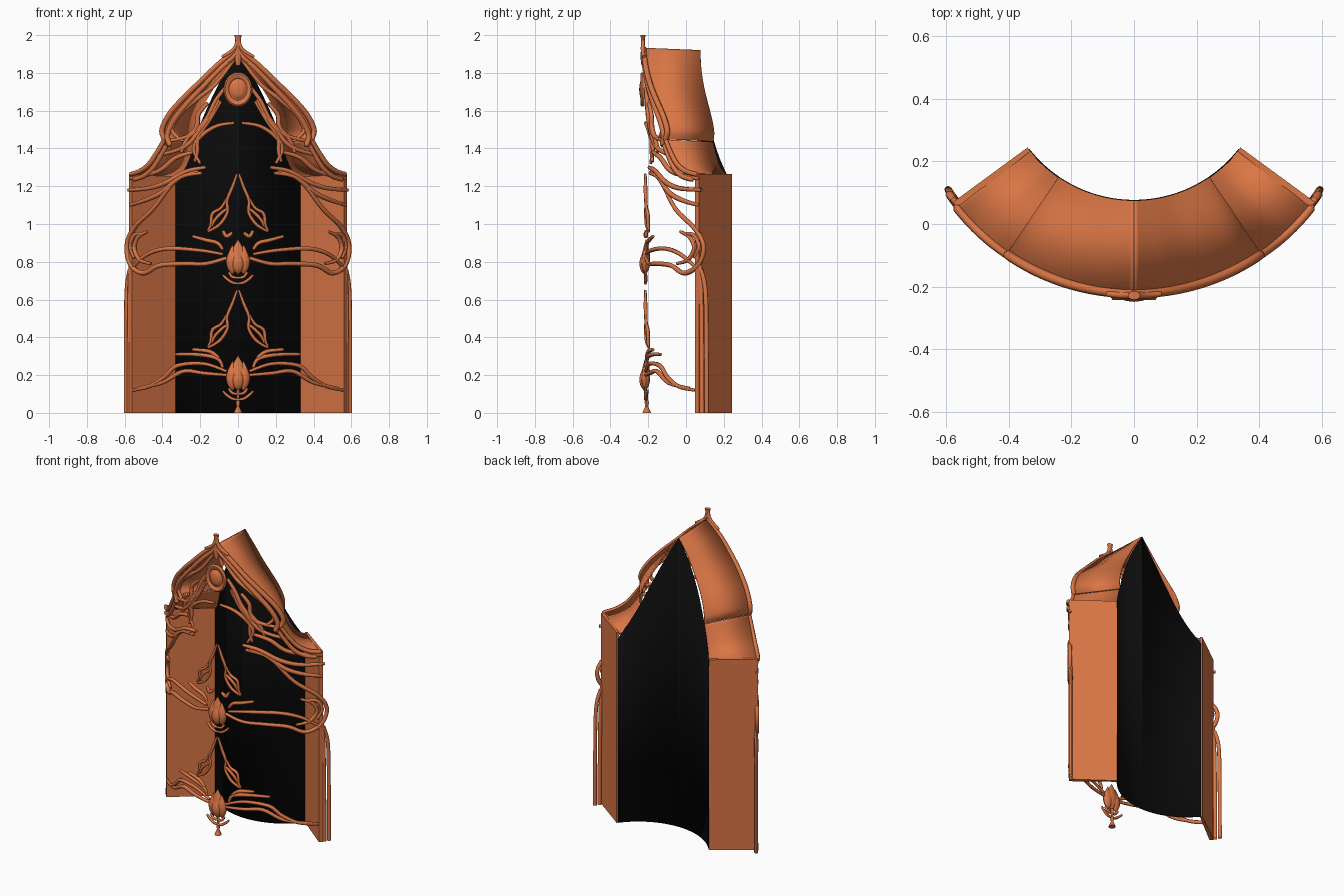
import bpy, bmesh, math
from math import sin, cos, radians, pi

if "Cube" in bpy.data.objects:
    bpy.data.objects.remove(bpy.data.objects["Cube"])

CY, R_IN, R_OUT = 0.5, 0.425, 0.72      # plan: ring sector around (0, CY)


def material(name, col):
    m = bpy.data.materials.new(name)
    m.diffuse_color = col
    m.use_nodes = True
    m.node_tree.nodes["Principled BSDF"].inputs["Base Color"].default_value = m.diffuse_color
    return m


COPPER = material("copper", (0.70, 0.18, 0.06, 1))
BLACK = material("black_backing", (0.004, 0.004, 0.004, 1))


def polar(a, r, z):
    a = radians(a)
    return (r * sin(a), CY - r * cos(a), z)


def front(x, z, r=0.715):
    """Wrap a front-view point onto the curved front."""
    return (x, CY - math.sqrt(r * r - x * x), z)


def mesh(name, verts, faces, mat=COPPER, thick=0, angle=35):
    me = bpy.data.meshes.new(name)
    me.from_pydata(verts, [], faces)
    bm = bmesh.new()
    bm.from_mesh(me)
    bmesh.ops.recalc_face_normals(bm, faces=bm.faces)
    bm.to_mesh(me)
    bm.free()
    ob = bpy.data.objects.new(name, me)
    bpy.context.collection.objects.link(ob)
    me.materials.append(mat)
    if thick:
        s = ob.modifiers.new("thickness", 'SOLIDIFY')
        s.thickness, s.offset = thick, 0
    bpy.context.view_layer.objects.active = ob
    ob.select_set(True)
    bpy.ops.object.shade_smooth_by_angle(angle=radians(angle))
    ob.select_set(False)
    return ob


def strip(name, rows, **kw):
    """Skin between successive rows of equal length."""
    n = len(rows[0])
    faces = [(i * n + j, i * n + j + 1, (i + 1) * n + j + 1, (i + 1) * n + j)
             for i in range(len(rows) - 1) for j in range(n - 1)]
    return mesh(name, [p for r in rows for p in r], faces, **kw)


def smooth(pts, steps=5):
    """Catmull-Rom resampling of a 2D path."""
    p = [pts[0]] + list(pts) + [pts[-1]]
    out = []
    for i in range(1, len(p) - 2):
        for k in range(steps):
            t = k / steps
            out.append(tuple(0.5 * (2 * b + (c - a) * t + (2 * a - 5 * b + 4 * c - d) * t * t
                       + (3 * b - a - 3 * c + d) * t ** 3)
                for a, b, c, d in zip(p[i - 1], p[i], p[i + 1], p[i + 2])))
    return out + [pts[-1]]


def vines(name, paths, depth=0.012, r=0.715, dz=0, tip=0.7):
    """Mirrored round strands following front-view paths."""
    cu = bpy.data.curves.new(name, 'CURVE')
    cu.dimensions = '3D'
    cu.bevel_depth, cu.bevel_resolution, cu.use_fill_caps = depth, 1, True
    for path in paths:
        pts = smooth(path)
        for s in (1, -1):
            sp = cu.splines.new('POLY')
            sp.points.add(len(pts) - 1)
            for i, (x, z) in enumerate(pts):
                sp.points[i].co = (*front(s * x, z + dz, r), 1)
                sp.points[i].radius = tip + (1 - tip) * sin(pi * i / (len(pts) - 1))
            sp.use_smooth = True
    cu.materials.append(COPPER)
    ob = bpy.data.objects.new(name, cu)
    bpy.context.collection.objects.link(ob)
    return ob


def lathe(name, prof, x, y, z, sy=1, n=12, lean=0):
    rows = []
    for r, h in prof:
        rows.append([(x + r * cos(2 * pi * k / n) + lean * sin(h * 17), y + sy * r * sin(2 * pi * k / n), z + h)
                     for k in range(n + 1)])
    return strip(name, rows, angle=50)


# Black curved backing with a pointed top
top = smooth([(0, 1.92), (8, 1.82), (16, 1.71), (24, 1.59), (33, 1.45), (42, 1.33), (52, 1.22)])
edge = [(-a, z) for a, z in reversed(top[1:])] + top
strip("back_panel", [[polar(a, R_IN, 0) for a, z in edge], [polar(a, R_IN, z) for a, z in edge]],
      mat=BLACK, thick=0.004)

# Ogee canopy: upper bulging roof and lower flared eave, each side
upper = smooth([(0.1, 1.93), (8, 1.85), (16, 1.755), (23, 1.675), (29, 1.6), (32.5, 1.54), (34, 1.49), (32.8, 1.45)])
lower = smooth([(32.8, 1.445), (37, 1.37), (41, 1.315), (46, 1.28), (51.5, 1.265)])
for s, side in ((1, "right"), (-1, "left")):
    for nm, prof in (("upper_roof_", upper), ("lower_eave_", lower)):
        strip(nm + side, [[polar(s * a, R_IN, z - 0.012) for a, z in prof],
                          [polar(s * a, R_OUT, z) for a, z in prof]], thick=0.008)
    # Radial side wall slab
    v = [polar(s * a, r, z) for z in (0, 1.265)
         for a, r in ((51, R_IN), (53, R_IN), (53.3, R_OUT), (51.2, R_OUT))]
    mesh("side_wall_" + side, v, [(0, 1, 2, 3), (4, 5, 6, 7), (0, 1, 5, 4), (1, 2, 6, 5), (2, 3, 7, 6), (3, 0, 4, 7)])

# Mouldings along the canopy front edge
xz = [(R_OUT * sin(radians(a)), z) for a, z in upper[::5] + upper[-1:]]
vines("upper_roof_moulding", [xz, [(x * 0.93, z - 0.028) for x, z in xz]], 0.016, 0.722, tip=0.9)
xz = [(R_OUT * sin(radians(a)), z) for a, z in lower[::5] + lower[-1:]]
vines("lower_eave_moulding", [xz, [(x * 0.97, z - 0.028) for x, z in xz]], 0.014, 0.722, tip=0.9)

# Canopy tracery
vines("canopy_tracery", [
    [(0.02, 1.87), (0.12, 1.74), (0.22, 1.66), (0.31, 1.58), (0.35, 1.5), (0.31, 1.45)],
    [(0.07, 1.72), (0.12, 1.65), (0.17, 1.55), (0.25, 1.47), (0.39, 1.435)],
    [(0.1, 1.66), (0.14, 1.58), (0.2, 1.5), (0.28, 1.41), (0.43, 1.36)],
    [(0.16, 1.64), (0.21, 1.58), (0.22, 1.51), (0.27, 1.45), (0.3, 1.38)],
    [(0.24, 1.38), (0.33, 1.35), (0.42, 1.28), (0.57, 1.24)]], 0.014)
vines("inner_arch", [
    [(0.02, 1.535), (0.11, 1.52), (0.19, 1.47), (0.235, 1.4), (0.2, 1.32)],
    [(0.09, 1.65), (0.15, 1.55), (0.21, 1.46), (0.215, 1.38), (0.23, 1.33)]], 0.012)

# Sweeping whiplash stems from arch to side and back to the upper bud
vines("whiplash_stems", [
    [(0.17, 1.3), (0.27, 1.28), (0.38, 1.22), (0.47, 1.19), (0.58, 1.18)],
    [(0.19, 1.27), (0.3, 1.25), (0.4, 1.17), (0.48, 1.13), (0.57, 1.1)],
    [(0.21, 1.28), (0.33, 1.23), (0.45, 1.08), (0.55, 0.98), (0.588, 0.88),
     (0.565, 0.78), (0.5, 0.74), (0.42, 0.78), (0.3, 0.79), (0.17, 0.79), (0.06, 0.82)]], 0.014)
vines("upper_side_curls", [
    [(0.08, 0.84), (0.2, 0.86), (0.37, 0.87), (0.48, 0.84), (0.56, 0.77)],
    [(0.48, 0.96), (0.53, 0.93), (0.55, 0.87), (0.52, 0.81), (0.46, 0.79)],
    [(0.5, 0.95), (0.55, 0.94), (0.57, 0.88), (0.55, 0.82)]], 0.012)
vines("lower_stems", [
    [(0.06, 0.22), (0.18, 0.26), (0.32, 0.25), (0.39, 0.19), (0.47, 0.14), (0.555, 0.12)],
    [(0.06, 0.2), (0.18, 0.21), (0.29, 0.22), (0.4, 0.16), (0.53, 0.13)]], 0.012)

# Long stems up the outer sides
for s, side in ((1, "right"), (-1, "left")):
    for k, (a0, a1, h) in enumerate(((54.2, 53.2, 0.8), (56.6, 54.0, 0.76))):
        pts = [(a0, 0), (a0 - 0.1, h * 0.5), (a0 - 0.6, h * 0.85), (a1 - 0.3, h)]
        rows = [[polar(s * (a + 1.0 * cos(q)), 0.71 + 0.012 * sin(q), z)
                 for q in [2 * pi * i / 8 for i in range(9)]] for a, z in smooth(pts)]
        strip("side_stem_%s_%d" % (side, k + 1), rows, angle=50)

# Two tiers of leaf sprays and buds
for tier, dz in (("lower", 0), ("upper", 0.615)):
    vines(tier + "_leaf_spray", [
        [(0.005, 0.65), (0.03, 0.58), (0.055, 0.52), (0.06, 0.47)],
        [(0.06, 0.52), (0.09, 0.47), (0.135, 0.44), (0.145, 0.38), (0.16, 0.35)],
        [(0.06, 0.51), (0.055, 0.45), (0.09, 0.39), (0.13, 0.36), (0.16, 0.345)],
        [(0.05, 0.47), (0.08, 0.45), (0.12, 0.41), (0.14, 0.37)]], 0.010, dz=dz, tip=0.6)
    vines(tier + "_short_leaves", [
        [(0.08, 0.24), (0.1, 0.28), (0.15, 0.3), (0.24, 0.31), (0.33, 0.31)] if not dz else
        [(0.08, 0.25), (0.11, 0.285), (0.17, 0.3), (0.24, 0.32)],
        [(0.1, 0.29), (0.15, 0.325), (0.24, 0.335)] if not dz else
        [(0.03, 0.34), (0.06, 0.32), (0.08, 0.35)]], 0.012, dz=dz)
    vines(tier + "_bud_scroll", [[(0, 0.07), (0.03, 0.075), (0.06, 0.095), (0.08, 0.115)],
                                 [(0, 0.1), (0.03, 0.105), (0.05, 0.13)]], 0.009, dz=dz)
    bud = smooth([(0.002, 0), (0.042, 0.03), (0.06, 0.075), (0.045, 0.12), (0.002, 0.178)], 4)
    lathe(tier + "_bud", [(r * 0.75, h) for r, h in bud], 0, -0.212, 0.125 + dz, sy=0.5)
    for s in (1, -1):
        lathe(tier + "_bud_outer_petal", [(r * 0.55, h * 0.88) for r, h in bud], s * 0.03, -0.213, 0.118 + dz, sy=0.7)
    lathe(tier + "_bud_front_petal", [(r * 0.55, h * 0.75) for r, h in bud], 0, -0.222, 0.118 + dz, sy=0.75)

# Foot under the lower bud
lathe("foot", [(0.001, 0), (0.022, 0), (0.018, 0.012), (0.007, 0.035), (0.012, 0.055), (0.006, 0.07), (0.01, 0.125)],
      0, -0.208, 0)

# Oval medallion
dome = [(0.072, 0.0), (0.076, 0.012), (0.068, 0.022), (0.054, 0.02), (0.048, 0.012), (0.042, 0.014), (0.036, 0.022),
        (0.02, 0.026), (0.001, 0.028)]
strip("medallion", [[(r * sin(q), -0.22 - h, 1.712 + r * 1.2 * cos(q)) for q in
                     [2 * pi * k / 28 for k in range(29)]] for r, h in dome], angle=50)

# Finial with flared leaves
vines("finial_leaves", [[(0.006, 1.975), (0.012, 1.94), (0.04, 1.91), (0.085, 1.885)],
                        [(0.004, 1.93), (0.012, 1.9), (0.04, 1.87), (0.06, 1.855)]], 0.012, 0.728)
lathe("finial", [(0.012, 0), (0.02, 0.05), (0.012, 0.1), (0.016, 0.145), (0.02, 0.16), (0.001, 0.16)],
      0, -0.228, 1.84, sy=0.7)
